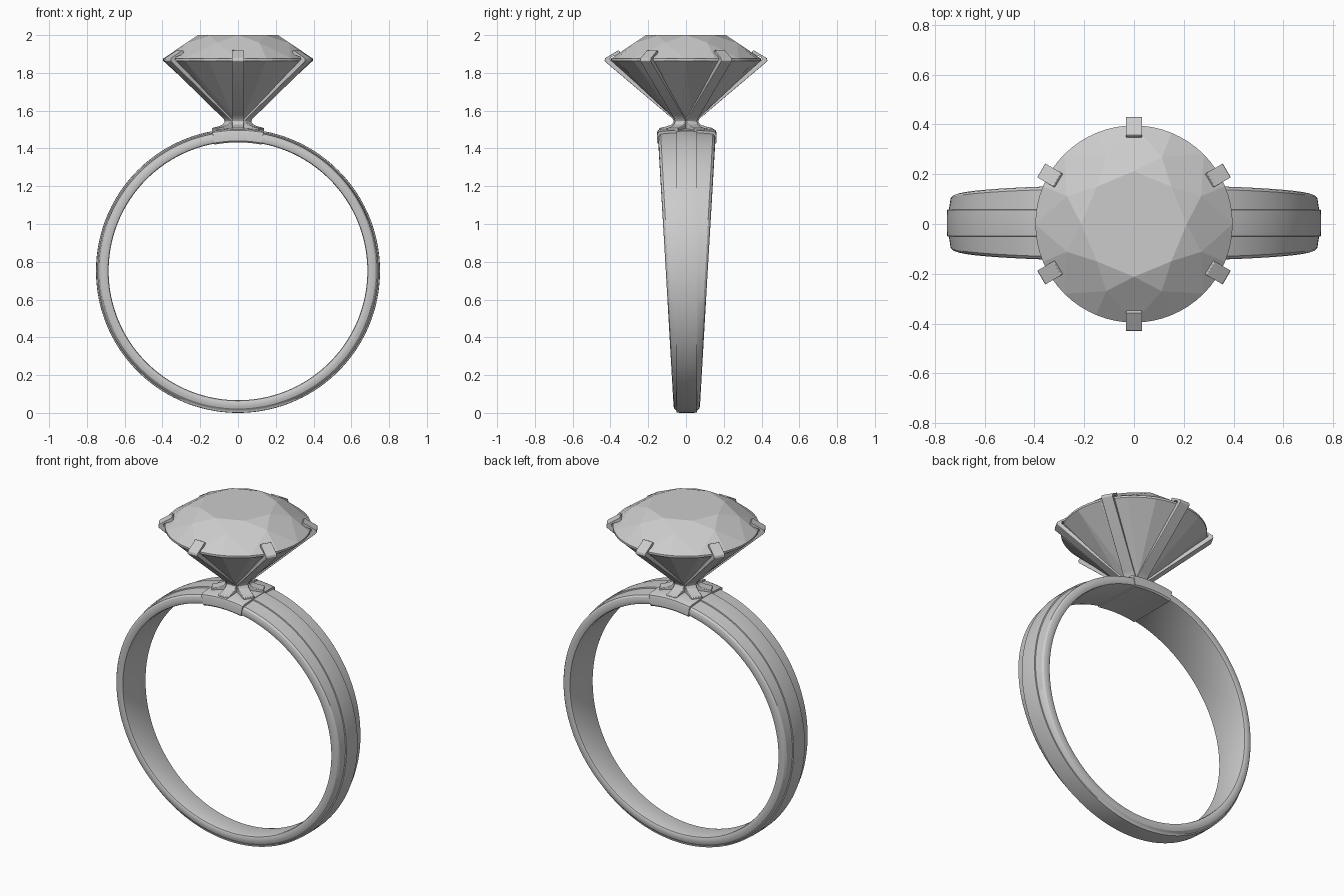
import bpy, bmesh
from math import sin, cos, pi, radians
from mathutils import Matrix

if "Cube" in bpy.data.objects:
    bpy.data.objects.remove(bpy.data.objects["Cube"])

CZ = 0.752      # centre height of the band
YC = 0.004      # tiny sideways offset of the band


def finish(name, bm, smooth=True, bevel=0):
    bmesh.ops.recalc_face_normals(bm, faces=bm.faces[:])
    me = bpy.data.meshes.new(name)
    bm.to_mesh(me)
    bm.free()
    ob = bpy.data.objects.new(name, me)
    bpy.context.collection.objects.link(ob)
    if bevel:
        mod = ob.modifiers.new("bevel", 'BEVEL')
        mod.width = bevel
        mod.segments = 2
    if smooth:
        bpy.ops.object.select_all(action='DESELECT')
        ob.select_set(True)
        bpy.context.view_layer.objects.active = ob
        bpy.ops.object.shade_smooth_by_angle(angle=radians(30))
    return ob


def half_width(a):
    # band narrows towards the bottom
    return 0.111 + 0.041 * cos(a)


def sweep(name, half_profile, a0, a1, n, closed):
    # half_profile(a) gives (y, radius) points from the inner edge to the outer edge
    bm = bmesh.new()
    rings = []
    for i in range(n if closed else n + 1):
        a = a0 + (a1 - a0) * i / n
        half = half_profile(a)
        loop = half + [(-y, r) for y, r in reversed(half)]
        rings.append([bm.verts.new((r * sin(a), y + YC, CZ + r * cos(a))) for y, r in loop])
    for i in range(n):
        p, q = rings[i], rings[(i + 1) % len(rings)]
        for j in range(len(p)):
            k = (j + 1) % len(p)
            bm.faces.new((p[j], p[k], q[k], q[j]))
    if not closed:
        bm.faces.new(rings[0])
        bm.faces.new(rings[-1])
    return finish(name, bm)


# Tapered band with a raised centre strip
def band_profile(a):
    w = half_width(a)
    return [(w - 0.014, 0.685), (w - 0.004, 0.688), (w, 0.697), (w, 0.716),
            (w - 0.004, 0.729), (w - 0.013, 0.737), (0.054, 0.744), (0.053, 0.7505), (0.03, 0.752)]


sweep("band", band_profile, 0, 2 * pi, 160, True)


# Collar wrapped round the top of the band
def collar_profile(a):
    w = half_width(a) + 0.005
    return [(w - 0.008, 0.680), (w, 0.688), (w, 0.732), (w - 0.004, 0.744),
            (w - 0.016, 0.751), (0.06, 0.756)]


sweep("collar", collar_profile, radians(-10.5), radians(10.5), 20, False)


# Round brilliant stone
def stone():
    bm = bmesh.new()
    per = 4                     # girdle steps per half facet
    n = 16 * per

    def pt(r, ang, z):
        return bm.verts.new((r * cos(ang), r * sin(ang), z))

    up = [pt(0.396, 2 * pi * i / n, 1.876) for i in range(n)]
    lo = [pt(0.396, 2 * pi * i / n, 1.864) for i in range(n)]
    table = [pt(0.212, pi / 4 * k, 2.0) for k in range(8)]
    star = [pt(0.292, pi / 4 * (k + 0.5), 1.961) for k in range(8)]
    deep = [pt(0.08, pi / 4 * (k + 0.5), 1.568) for k in range(8)]
    culet = bm.verts.new((0, 0, 1.5))
    bm.faces.new(table)
    for i in range(n):
        j = (i + 1) % n
        bm.faces.new((lo[i], lo[j], up[j], up[i]))
    for k in range(8):
        k2 = (k + 1) % 8
        g = 2 * per * k
        bm.faces.new((table[k], star[k], table[k2]))
        bm.faces.new((table[k], star[k - 1], up[g], star[k]))
        bm.faces.new((culet, deep[k - 1], lo[g], deep[k]))
        for h in (0, per):
            arc = [(g + h + s) % n for s in range(per + 1)]
            bm.faces.new([star[k]] + [up[i] for i in arc])
            bm.faces.new([deep[k]] + [lo[i] for i in arc])
    finish("stone", bm, smooth=False)


stone()

# Six claws: (outer, inner) pairs in radius and height, from foot to hooked tip
CLAW = [((0.142, 1.508), (0.142, 1.490)), ((0.105, 1.516), (0.08, 1.490)),
        ((0.074, 1.528), (0.03, 1.492)), ((0.064, 1.543), (0.005, 1.505)),
        ((0.071, 1.558), (0.01, 1.520)), ((0.095, 1.577), (0.06, 1.565)),
        ((0.424, 1.856), (0.398, 1.868)), ((0.431, 1.864), (0.402, 1.872)),
        ((0.428, 1.878), (0.398, 1.884)), ((0.356, 1.921), (0.344, 1.902))]


def claw(name, ang):
    bm = bmesh.new()
    rows = []
    for (ro, zo), (ri, zi) in CLAW:
        rows.append([bm.verts.new(c) for c in
                     ((ro, -0.032, zo), (ro, 0.032, zo), (ri, 0.032, zi), (ri, -0.032, zi))])
    for p, q in zip(rows, rows[1:]):
        for j in range(4):
            k = (j + 1) % 4
            bm.faces.new((p[j], p[k], q[k], q[j]))
    bm.faces.new(rows[0])
    bm.faces.new(rows[-1])
    bm.transform(Matrix.Rotation(ang, 4, 'Z'))
    finish(name, bm, bevel=0.003)


for i in range(6):
    claw(f"claw_{i + 1}", radians(30 + 60 * i))
